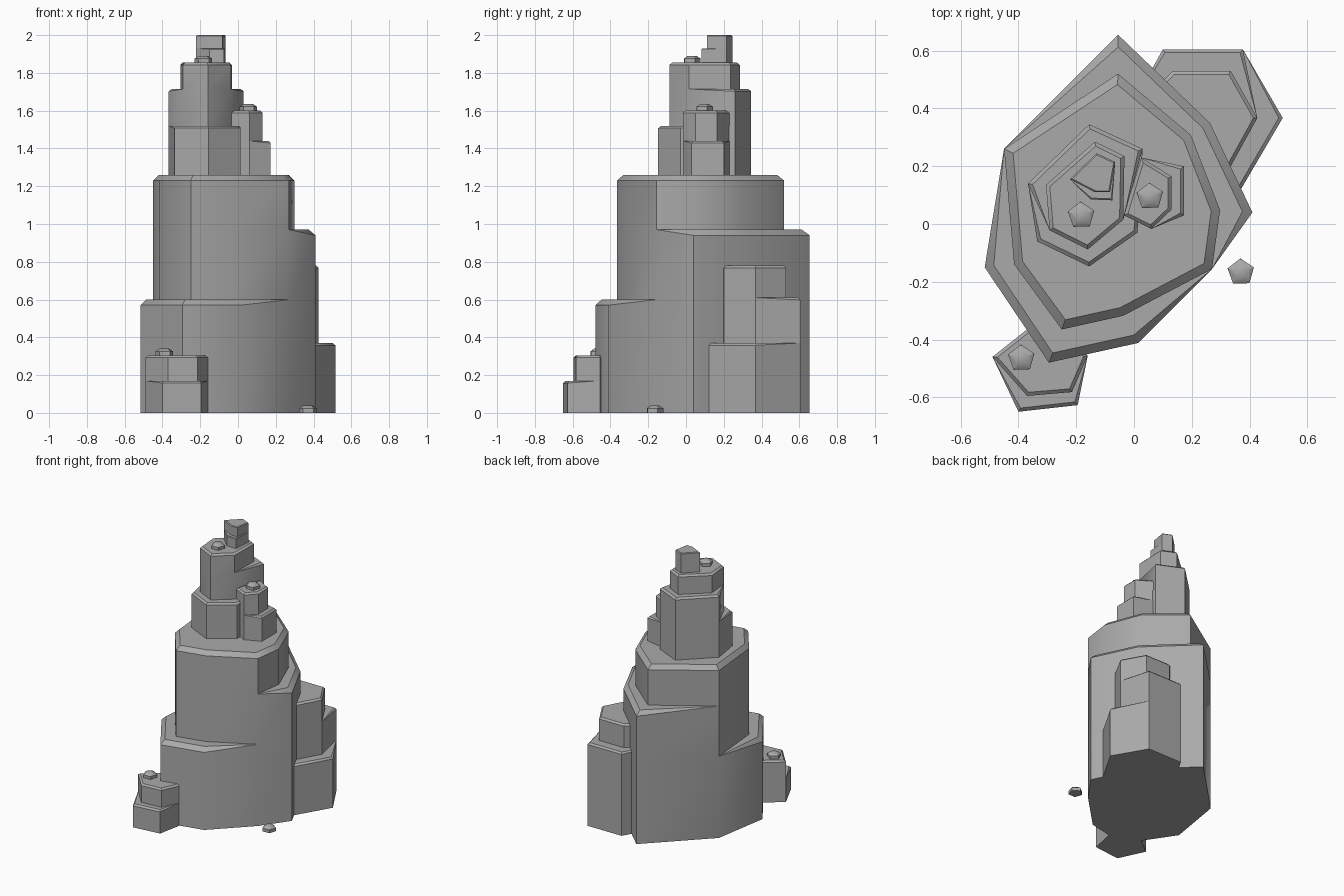
import bpy, bmesh, math
from mathutils import Vector

cube = bpy.data.objects.get("Cube")
if cube:
    bpy.data.objects.remove(cube, do_unlink=True)

stone = bpy.data.materials.new("grey_stone")
stone.use_nodes = True
GREY = (0.4, 0.4, 0.4, 1)
stone.diffuse_color = GREY
stone.node_tree.nodes["Principled BSDF"].inputs["Base Color"].default_value = GREY


def inset(outline, width):
    """Offset a counter-clockwise outline inwards with mitred corners."""
    pts, result = [Vector(p) for p in outline], []
    for i, p in enumerate(pts):
        a = (p - pts[i - 1]).normalized()
        b = (pts[(i + 1) % len(pts)] - p).normalized()
        na, nb = Vector((-a.y, a.x)), Vector((-b.y, b.x))
        result.append(p + (na + nb) * width / (1 + na.dot(nb)))
    return result


def rock(name, base, outline, top, bevel, ledges=(), drop=None):
    """Prism with a chamfered top; each ledge (height, {corner: new point})
    pulls some corners inwards and leaves the rest of the wall running up."""
    drop = drop or bevel
    pts = [Vector(p) for p in outline]
    rings = [[(*p, base) for p in pts]]
    for height, moves in ledges:
        small = inset(pts, bevel)
        rings.append([(*p, height - drop if i in moves else height) for i, p in enumerate(pts)])
        rings.append([(*(small[i] if i in moves else p), height) for i, p in enumerate(pts)])
        pts = [Vector(moves.get(i, p)) for i, p in enumerate(pts)]
        rings.append([(*p, height) for p in pts])
    rings.append([(*p, top - drop) for p in pts])
    rings.append([(*p, top) for p in inset(pts, bevel)])

    bm = bmesh.new()
    loops = [[bm.verts.new(co) for co in ring] for ring in rings]
    n = len(pts)
    for low, high in zip(loops, loops[1:]):
        for i in range(n):
            j = (i + 1) % n
            bm.faces.new((low[i], low[j], high[j], high[i]))
    bm.faces.new(loops[0][::-1])
    bm.faces.new(loops[-1])
    bmesh.ops.remove_doubles(bm, verts=bm.verts, dist=0.0005)
    bmesh.ops.recalc_face_normals(bm, faces=bm.faces)
    mesh = bpy.data.meshes.new(name)
    bm.to_mesh(mesh)
    bm.free()
    mesh.materials.append(stone)
    obj = bpy.data.objects.new(name, mesh)
    bpy.context.collection.objects.link(obj)
    bpy.ops.object.select_all(action='DESELECT')
    obj.select_set(True)
    bpy.context.view_layer.objects.active = obj
    bpy.ops.object.shade_smooth_by_angle(angle=math.radians(40))


def pebble(name, x, y, z):
    ring = [(x + 0.048 * math.cos(a), y + 0.048 * math.sin(a))
            for a in (math.radians(92 + 72 * i) for i in range(5))]
    rock(name, z, ring, z + 0.038, 0.018, drop=0.014)


# Main body: ledges on the front and then on the back
rock("main_body", 0,
     [(-.055, .655), (-.45, .26), (-.517, -.15), (-.295, -.48),
      (.014, -.412), (.27, -.156), (.41, .04), (.263, .35)],
     1.26, 0.03,
     [(0.6, {2: (-.415, -.14), 3: (-.25, -.365), 4: (-.038, -.318)}),
      (0.97, {0: (-.055, .52), 6: (.298, .048), 7: (.197, .308)})])

# Upper spire and its crown
rock("upper_spire", 1.255,
     [(-.155, .345), (-.367, .14), (-.335, -.06), (-.155, -.147), (.012, -.03), (.03, .26)],
     1.855, 0.013,
     [(1.52, {2: (-.292, -.022), 3: (-.16, -.088), 4: (-.037, .015)}),
      (1.715, {0: (-.135, .285), 1: (-.305, .135), 5: (-.033, .235)})])
rock("spire_crown", 1.85,
     [(-.13, .245), (-.222, .155), (-.15, .085), (-.075, .082), (-.065, .215)],
     2.0, 0.005,
     [(1.93, {2: (-.135, .11), 3: (-.083, .11)})])

# Smaller spire beside it
rock("side_spire", 1.255,
     [(.025, .23), (-.035, .03), (.06, -.017), (.173, .03), (.173, .2)],
     1.6, 0.012,
     [(1.44, {3: (.13, .05), 4: (.13, .165)})])

# Outcrops leaning on the main body
rock("back_outcrop", 0,
     [(.377, .605), (.1, .605), (-.03, .37), (.1, .125), (.37, .12), (.515, .367)],
     0.78, 0.012,
     [(0.37, {4: (.335, .2), 5: (.427, .367)}),
      (0.61, {0: (.335, .53), 1: (.135, .53)})])
rock("front_outcrop", 0,
     [(-.32, -.325), (-.49, -.46), (-.4, -.65), (-.195, -.627), (-.16, -.455)],
     0.305, 0.012,
     [(0.17, {2: (-.37, -.595), 3: (-.215, -.582)})])

# Loose stones
for label, spot in {"ground": (.37, -.167, 0), "outcrop": (-.39, -.465, .302),
                    "side_spire": (.055, .095, 1.597), "spire": (-.183, .03, 1.852)}.items():
    pebble(label + "_pebble", *spot)
